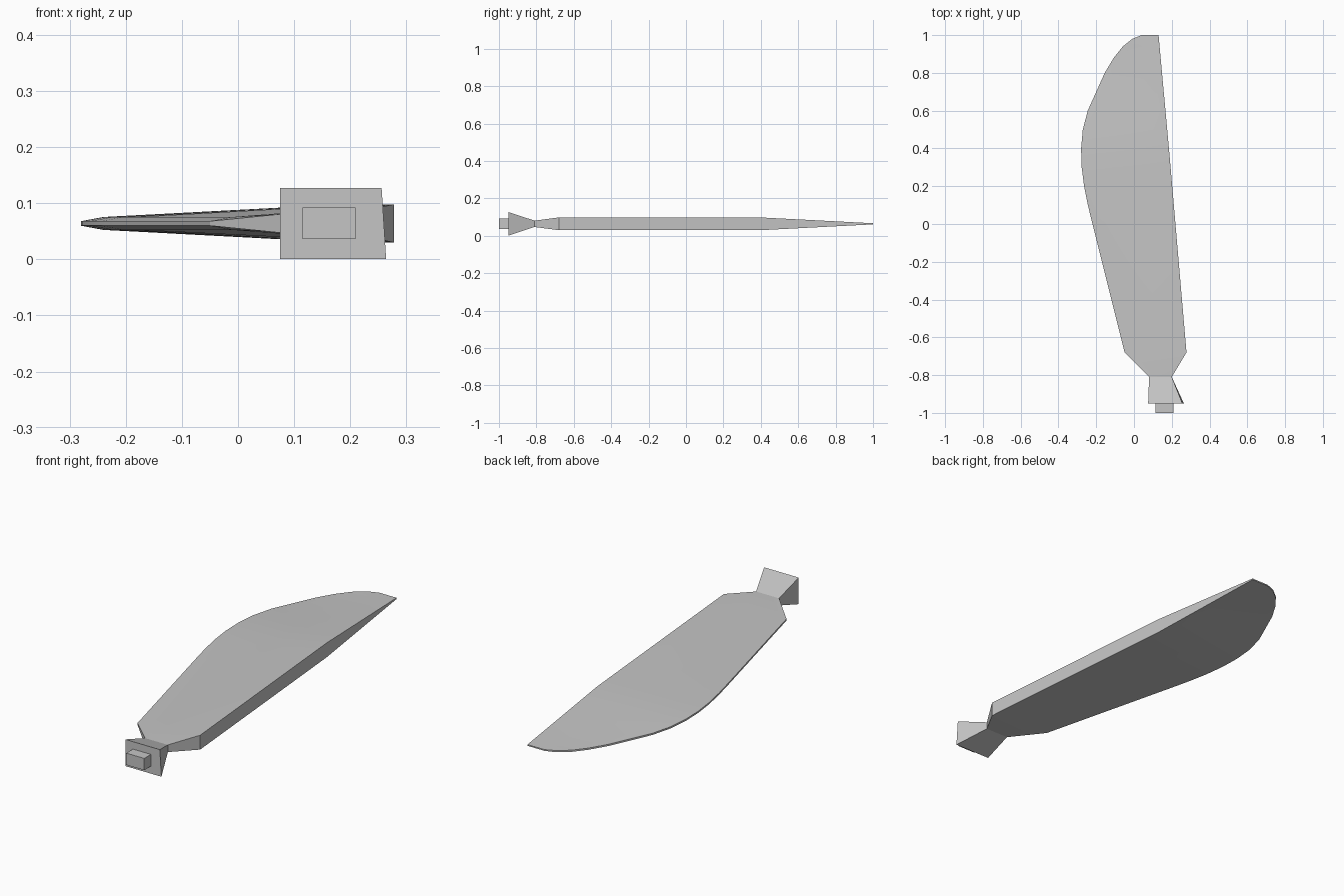
import bpy
import bmesh
import math

cube = bpy.data.objects.get("Cube")
if cube:
    bpy.data.objects.remove(cube, do_unlink=True)

MID_Z = 0.064
grey = bpy.data.materials.new("plain_grey")
grey.use_nodes = True
grey.diffuse_color = (0.56, 0.56, 0.56, 1)
grey.node_tree.nodes["Principled BSDF"].inputs["Base Color"].default_value = grey.diffuse_color


def loft(name, rings, cap_start=True, cap_end=True):
    """Skin a list of closed cross-sections that run along y."""
    bm = bmesh.new()
    loops = [[bm.verts.new(p) for p in ring] for ring in rings]
    count = len(loops[0])
    for a, b in zip(loops, loops[1:]):
        for i in range(count):
            j = (i + 1) % count
            bm.faces.new((a[i], a[j], b[j], b[i]))
    if cap_start:
        bm.faces.new(loops[0])
    if cap_end:
        bm.faces.new(loops[-1])
    bmesh.ops.recalc_face_normals(bm, faces=bm.faces)
    mesh = bpy.data.meshes.new(name)
    bm.to_mesh(mesh)
    bm.free()
    mesh.materials.append(grey)
    obj = bpy.data.objects.new(name, mesh)
    bpy.context.collection.objects.link(obj)
    bpy.ops.object.select_all(action="DESELECT")
    obj.select_set(True)
    bpy.context.view_layer.objects.active = obj
    bpy.ops.object.shade_smooth_by_angle(angle=math.radians(30))
    return obj


def wedge_ring(y, left, right, thin, thick):
    """Thin left edge, a short bevel, then a steady taper up to the thick right edge."""
    inner = left + min(0.04, (right - left) * 0.3)
    inner_half = thin + (thick - thin) * 0.25
    top = [(left, thin), (inner, inner_half), (right, thick)]
    return ([(x, y, MID_Z + h) for x, h in top]
            + [(x, y, MID_Z - h) for x, h in reversed(top)])


def box_ring(y, left, right_top, right_bottom, half):
    return [(left, y, MID_Z + half), (right_top, y, MID_Z + half),
            (right_bottom, y, MID_Z - half), (left, y, MID_Z - half)]


# Blade: curved thin edge on one side, straight thick spine on the other
outline = [(-0.68, -0.05), (0, -0.22), (0.1, -0.244), (0.2, -0.264), (0.3, -0.277),
           (0.4, -0.28), (0.5, -0.271), (0.6, -0.245), (0.7, -0.2), (0.8, -0.155),
           (0.88, -0.107), (0.94, -0.059), (0.98, -0.009), (1, 0.04)]


def spine(y):
    if y < 0.4:
        return 0.278 - (y + 0.68) * 0.086, 0.034
    t = (y - 0.4) / 0.6
    return 0.185 - 0.055 * t, 0.034 - 0.031 * t


rings = [wedge_ring(-0.81, 0.08, 0.2, 0.017, 0.017)]
for y, left in outline:
    right, thick = spine(y)
    rings.append(wedge_ring(y, left, right, min(0.004, thick), thick))
loft("blade", rings, cap_start=False)

# Flared root and mounting peg
loft("flared_root", [box_ring(-0.95, 0.075, 0.256, 0.264, 0.063),
                     box_ring(-0.81, 0.08, 0.2, 0.2, 0.017)], cap_end=False)
loft("mounting_peg", [box_ring(-1, 0.115, 0.209, 0.209, 0.028),
                      box_ring(-0.95, 0.115, 0.209, 0.209, 0.028)])
